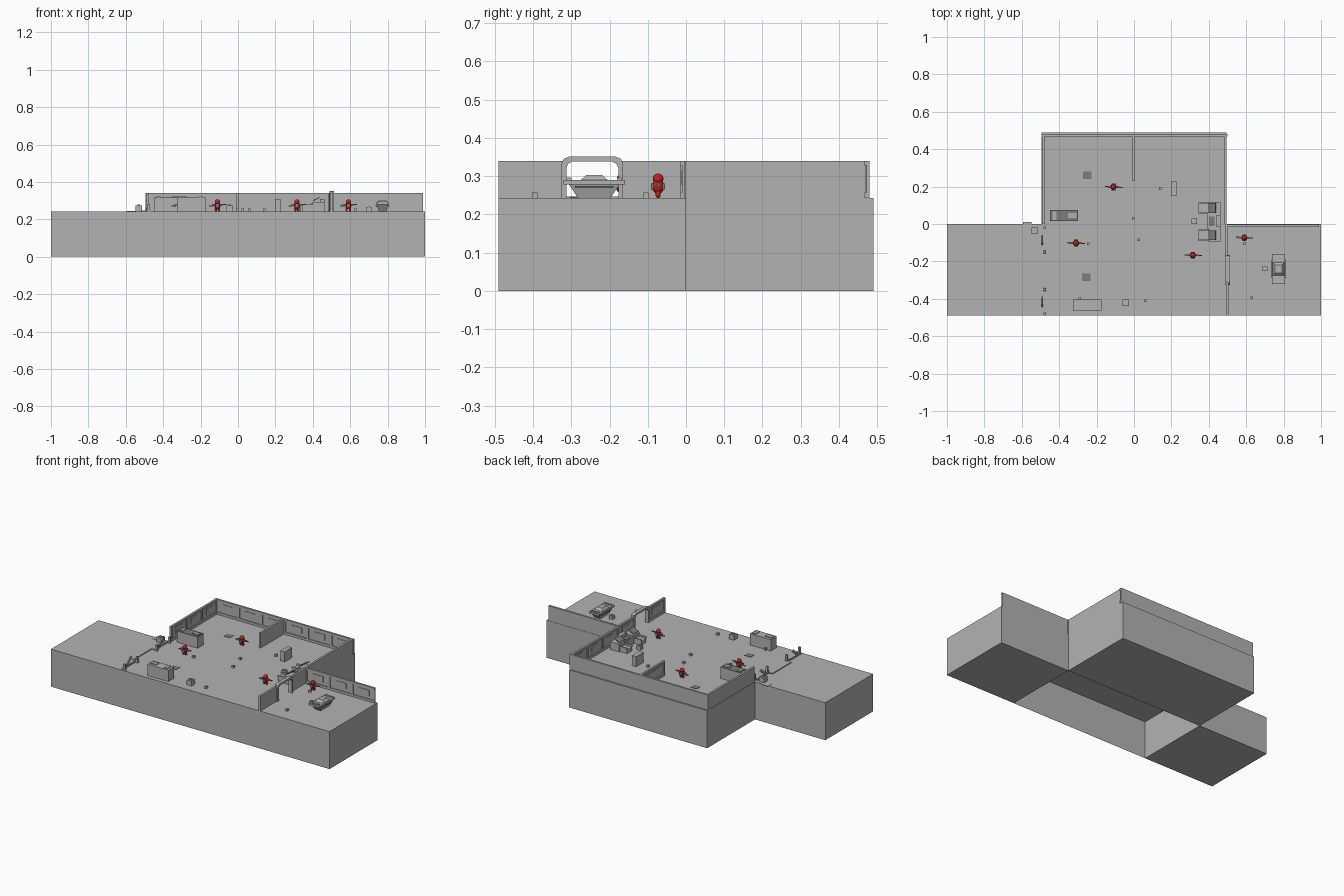
import bpy, bmesh, math
from mathutils import Matrix, Vector

if "Cube" in bpy.data.objects:
    bpy.data.objects.remove(bpy.data.objects["Cube"])

FLOOR, TOP = 0.243, 0.34


def material(name, rgb):
    m = bpy.data.materials.new(name)
    m.use_nodes = True
    m.diffuse_color = (*rgb, 1)
    m.node_tree.nodes["Principled BSDF"].inputs["Base Color"].default_value = (*rgb, 1)
    return m


GREY = material("concrete grey", (0.45, 0.45, 0.45))
DARK = material("dark grey", (0.2, 0.2, 0.2))
RED = material("suit red", (0.6, 0.012, 0.012))


def finish(bm, name, mat, smooth=False):
    me = bpy.data.meshes.new(name)
    bmesh.ops.recalc_face_normals(bm, faces=bm.faces)
    for f in bm.faces:
        f.smooth = smooth
    bm.to_mesh(me)
    bm.free()
    me.materials.append(mat)
    ob = bpy.data.objects.new(name, me)
    bpy.context.collection.objects.link(ob)
    return ob


def add_box(bm, lo, hi, taper=1.0):
    """Box between two corners; taper scales the top outline."""
    lo, hi = Vector(lo), Vector(hi)
    c, s = (lo + hi) / 2, hi - lo
    verts = bmesh.ops.create_cube(bm, size=1)["verts"]
    for v in verts:
        k = taper if v.co.z > 0 else 1
        v.co = c + Vector((v.co.x * s.x * k, v.co.y * s.y * k, v.co.z * s.z))
    return verts


def boxes(name, mat, *pairs):
    bm = bmesh.new()
    for lo, hi in pairs:
        add_box(bm, lo, hi)
    return finish(bm, name, mat)


def on_floor(x, y, sx, sy, h, z=0.0):
    """Corner pair for a box centred on x, y standing z above the floor."""
    return ((x - sx / 2, y - sy / 2, FLOOR + z), (x + sx / 2, y + sy / 2, FLOOR + z + h))


# ground blocks
boxes("left_yard", GREY, ((-1, -0.49, 0), (-0.495, 0, FLOOR)))
boxes("right_yard", GREY, ((0.495, -0.49, 0), (1, 0, FLOOR)))
boxes("hall_back_block", GREY, ((-0.495, 0, 0), (0.495, 0.49, FLOOR)))

# front of the hall: floor and front face only, open underneath
bm = bmesh.new()
add_box(bm, (-0.495, -0.49, 0), (0.495, 0, FLOOR))
bm.normal_update()
bmesh.ops.delete(bm, geom=[f for f in bm.faces if f.normal.z < 0.5 and f.normal.y > -0.5],
                 context="FACES")
finish(bm, "hall_front_floor", GREY)


def wall(name, a, b, side, thick=0.008, panels=0, ledge=0.005):
    """Wall from a to b with a cap, a skirting and raised panels on one side."""
    a, b = Vector((*a, 0)), Vector((*b, 0))
    d = b - a
    frame = Matrix.Translation(a) @ Matrix.Rotation(math.atan2(d.y, d.x), 4, "Z")
    n = d.length
    bm = bmesh.new()

    def strip(x0, x1, out, z0, z1):
        lo, hi = sorted((-side * thick / 2, side * (thick / 2 + out)))
        add_box(bm, (x0, lo, z0), (x1, hi, z1))

    strip(0, n, 0, FLOOR, TOP)
    if panels:
        strip(0, n, ledge, TOP - 0.012, TOP)
        strip(0, n, ledge, FLOOR, FLOOR + 0.015)
        step = n / panels
        for i in range(panels):
            strip(i * step, i * step + 0.012, ledge, FLOOR, TOP)
            strip(i * step + 0.05, (i + 1) * step - 0.04, ledge * 0.6, FLOOR + 0.035, TOP - 0.025)
    bmesh.ops.transform(bm, matrix=frame, verts=bm.verts)
    return finish(bm, name, GREY)


# walls of the hall and the right yard
wall("back_wall", (-0.495, 0.476), (0.5, 0.476), -1, panels=6)
wall("left_wall", (-0.488, 0), (-0.488, 0.47), -1, panels=3)
wall("right_wall", (0.491, 0), (0.491, 0.47), 1, panels=3)
wall("partition", (-0.002, 0.23), (-0.002, 0.47), 1, panels=1)
wall("yard_wall", (0.495, -0.006), (0.99, -0.006), -1, panels=3)
wall("gate_wall_front", (0.5, -0.49), (0.5, -0.315), 1, panels=1)
wall("gate_wall_back", (0.495, -0.175), (0.495, 0), 1, panels=1)

# rounded gate frame
bm = bmesh.new()
half, high, cut = 0.08, 0.108, 0.018


def arch(inset):
    h, t = half - inset, high - inset
    return [(-h, 0), (-h, t - cut), (-h + 0.005, t - 0.006), (-h + cut, t),
            (h - cut, t), (h - 0.005, t - 0.006), (h, t - cut), (h, 0)]


outer, inner = ([bm.verts.new((0.49, -0.245 + y, FLOOR + z)) for y, z in arch(k)] for k in (0, 0.012))
for i in range(len(outer) - 1):
    bm.faces.new((outer[i], outer[i + 1], inner[i + 1], inner[i]))
ext = bmesh.ops.extrude_face_region(bm, geom=bm.faces[:])["geom"]
bmesh.ops.translate(bm, vec=(0.022, 0, 0), verts=[v for v in ext if isinstance(v, bmesh.types.BMVert)])
finish(bm, "gate_frame", GREY)

# broken wall stubs on the open left side
for label, y0, y1 in (("front", -0.48, -0.35), ("back", -0.15, -0.02)):
    bm = bmesh.new()
    for y in (y0, y1):
        add_box(bm, (-0.485, y - 0.007, FLOOR), (-0.47, y + 0.007, FLOOR + 0.04), 0.8)
    add_box(bm, (-0.495, y0, FLOOR), (-0.488, y1, FLOOR + 0.008))
    brace = add_box(bm, (-0.495, y0 + 0.035, FLOOR + 0.025), (-0.487, y1 - 0.035, FLOOR + 0.04))
    mid = Vector((-0.49, (y0 + y1) / 2, FLOOR + 0.032))
    bmesh.ops.rotate(bm, verts=brace, cent=mid, matrix=Matrix.Rotation(0.7, 3, "X"))
    finish(bm, f"{label}_wall_stub", GREY)
boxes("threshold", GREY, ((-0.518, -0.34, FLOOR), (-0.512, -0.15, FLOOR + 0.004)),
      ((-0.518, -0.153, FLOOR), (-0.488, -0.147, FLOOR + 0.004)))

# floor hatches
for i, (x, y) in enumerate(((-0.57, -0.01), (-0.255, -0.285), (-0.25, 0.26))):
    boxes(f"floor_hatch_{i + 1}", DARK if i else GREY, on_floor(x, y, 0.045, 0.04, 0.002))

# two desks with a sunken-looking tray and keys on top
for name, x, y, sign, mat in (("rear_desk", -0.375, 0.045, 1, DARK), ("front_desk", -0.25, -0.435, -1, GREY)):
    boxes(name, GREY, on_floor(x, y, 0.15, 0.06, 0.07))
    boxes(name + "_top", mat, on_floor(x, y, 0.15, 0.06, 0.004, 0.07))
    boxes(name + "_tray", GREY, on_floor(x + sign * 0.045, y, 0.045, 0.025, 0.005, 0.074),
          on_floor(x - sign * 0.05, y, 0.02, 0.045, 0.005, 0.074))

# upright locker and crates
boxes("locker", GREY, on_floor(0.213, 0.19, 0.03, 0.075, 0.065))
for i, (x, y, s) in enumerate(((-0.53, -0.035, 0.035), (-0.045, -0.42, 0.035),
                               (0.322, 0.015, 0.028), (0.7, -0.24, 0.025))):
    boxes(f"crate_{i + 1}", GREY, on_floor(x, y, s, s, s * 0.9),
          on_floor(x, y, s * 0.4, s * 0.4, 0.004, s * 0.9))

# small loose blocks
spots = ((0.14, 0.19), (-0.005, 0.03), (0.025, -0.085), (-0.245, -0.105),
         (0.06, -0.41), (-0.29, -0.4), (0.59, -0.105), (0.63, -0.395))
for i, (x, y) in enumerate(spots):
    boxes(f"loose_block_{i + 1}", GREY, on_floor(x, y, 0.014, 0.014, 0.014))

# control station: central desk flanked by two consoles
boxes("station_desk", GREY, on_floor(0.428, 0.015, 0.07, 0.085, 0.045),
      on_floor(0.45, 0.015, 0.025, 0.06, 0.02, 0.045))
boxes("station_pad", DARK, on_floor(0.415, 0.015, 0.03, 0.05, 0.004, 0.045))
for label, y in (("left", 0.085), ("right", -0.06)):
    boxes(f"{label}_console", GREY, on_floor(0.43, y, 0.065, 0.065, 0.05),
          on_floor(0.375, y, 0.06, 0.05, 0.025),
          *[on_floor(0.375, y + k, 0.06, 0.008, 0.012, 0.025) for k in (-0.026, 0.026)])
    screen = boxes(f"{label}_screen", DARK, ((-0.02, -0.026, 0), (0.02, 0.026, 0.004)))
    screen.location = (0.42, y, FLOOR + 0.064)
    screen.rotation_euler.y = -0.5

# tapered pod in the right yard
bm = bmesh.new()
cx, cy = 0.773, -0.24
for sx, sy, z0, z1, taper in ((0.04, 0.085, 0, 0.035, 1.55), (0.07, 0.16, 0.035, 0.047, 1),
                              (0.06, 0.07, 0.047, 0.06, 0.6)):
    add_box(bm, *on_floor(cx, cy, sx, sy, z1 - z0, z0), taper)
for k in (-1, 1):
    add_box(bm, *on_floor(cx, cy + k * 0.066, 0.05, 0.012, 0.006, 0.047))
finish(bm, "pod", GREY)
boxes("pod_vent", DARK, on_floor(cx, cy, 0.074, 0.1, 0.006, 0.026))

# armed guards: red suit, dark arms and rifle
for i, (x, y) in enumerate(((-0.11, 0.198), (-0.31, -0.102), (0.315, -0.167), (0.59, -0.073))):
    bm = bmesh.new()
    for dx, dz, r, stretch in ((0, 0.05, 0.014, 1), (0, 0.03, 0.016, 1.2),
                               (-0.008, 0.01, 0.007, 1.5), (0.008, 0.01, 0.007, 1.5)):
        place = Matrix.Translation((x + dx, y, FLOOR + dz)) @ Matrix.Diagonal((1, 1, stretch, 1))
        bmesh.ops.create_uvsphere(bm, u_segments=16, v_segments=10, radius=r, matrix=place)
    finish(bm, f"guard_{i + 1}_suit", RED, True)
    boxes(f"guard_{i + 1}_arms", DARK, on_floor(x, y, 0.06, 0.009, 0.009, 0.03),
          on_floor(x + 0.03, y - 0.002, 0.035, 0.006, 0.006, 0.034),
          on_floor(x - 0.033, y + 0.002, 0.025, 0.006, 0.006, 0.025),
          on_floor(x, y, 0.02, 0.036, 0.016, 0.022))
